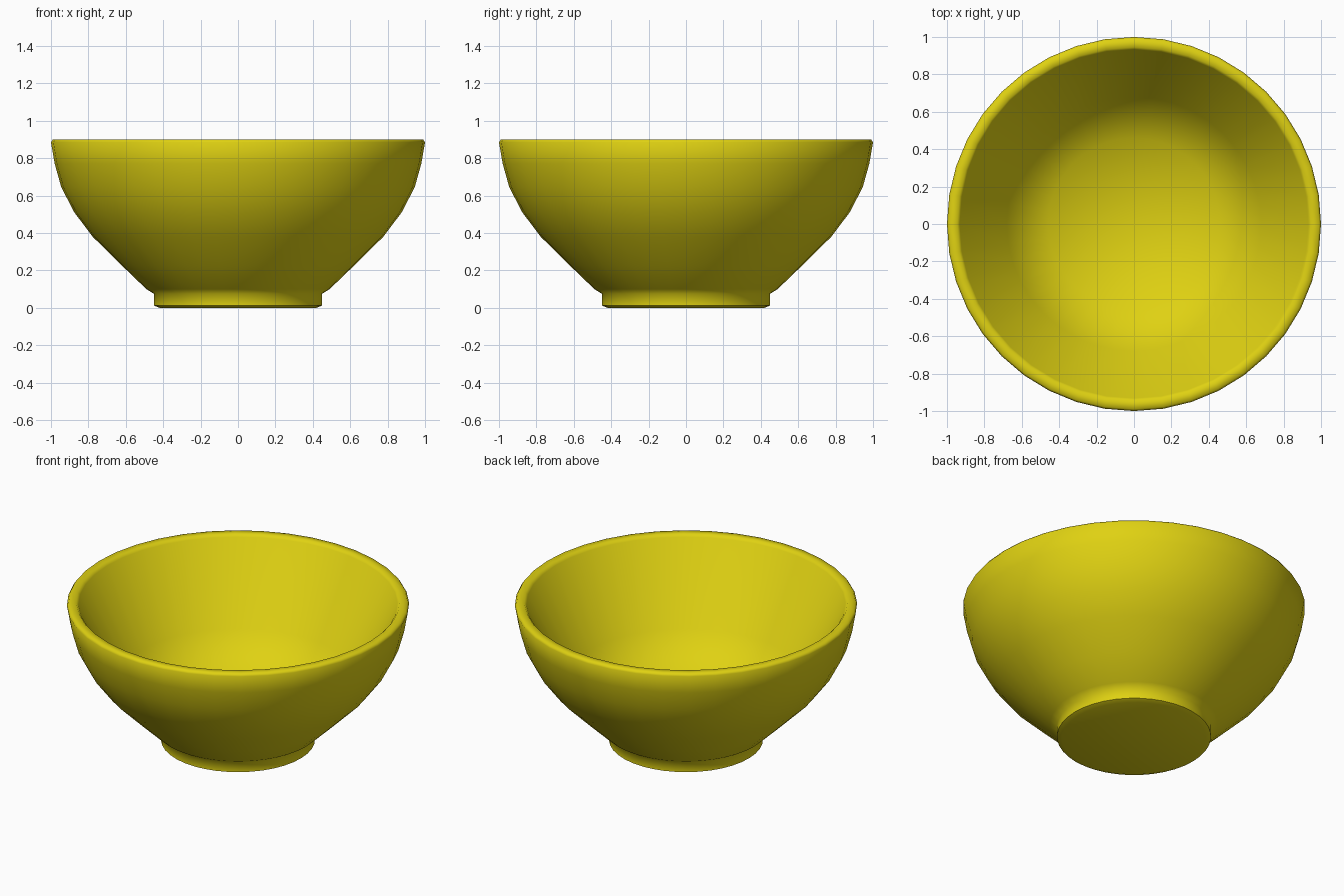
import bpy
import bmesh
import math

if "Cube" in bpy.data.objects:
    bpy.data.objects.remove(bpy.data.objects["Cube"], do_unlink=True)

SEGMENTS = 40

# Single glaze colour
glaze = bpy.data.materials.new("yellow glaze")
glaze.use_nodes = True
colour = (0.74, 0.64, 0.006, 1)
glaze.diffuse_color = colour
glaze.node_tree.nodes["Principled BSDF"].inputs["Base Color"].default_value = colour

# Half sections as (radius, height) points
foot = [(0, 0), (0.42, 0), (0.45, 0.012), (0.45, 0.075)]
outer_wall = [(0.49, 0.10), (0.62, 0.225), (0.777, 0.38), (0.875, 0.51),
              (0.945, 0.645), (0.98, 0.77)]
rim = [(1, 0.885), (0.99, 0.9), (0.945, 0.9), (0.932, 0.885)]
inner_wall = [(0.68, 0.41), (0.46, 0.19), (0, 0.18)]


def lathe(name, profile):
    """Spin a half section around the vertical axis."""
    bm = bmesh.new()
    verts = [bm.verts.new((r, 0, z)) for r, z in profile]
    edges = [bm.edges.new(pair) for pair in zip(verts, verts[1:])]
    bmesh.ops.spin(bm, geom=verts + edges, cent=(0, 0, 0), axis=(0, 0, 1),
                   angle=math.tau, steps=SEGMENTS, use_duplicate=False)
    bmesh.ops.remove_doubles(bm, verts=bm.verts, dist=0.0005)
    bmesh.ops.recalc_face_normals(bm, faces=bm.faces)
    mesh = bpy.data.meshes.new(name)
    bm.to_mesh(mesh)
    bm.free()
    obj = bpy.data.objects.new(name, mesh)
    bpy.context.collection.objects.link(obj)
    mesh.materials.append(glaze)
    return obj


# Bowl with foot, wall, rim and hollow inside
bowl = lathe("bowl", foot + outer_wall + rim + inner_wall)
bpy.ops.object.select_all(action="DESELECT")
bowl.select_set(True)
bpy.context.view_layer.objects.active = bowl
bpy.ops.object.shade_smooth_by_angle(angle=math.radians(60))
